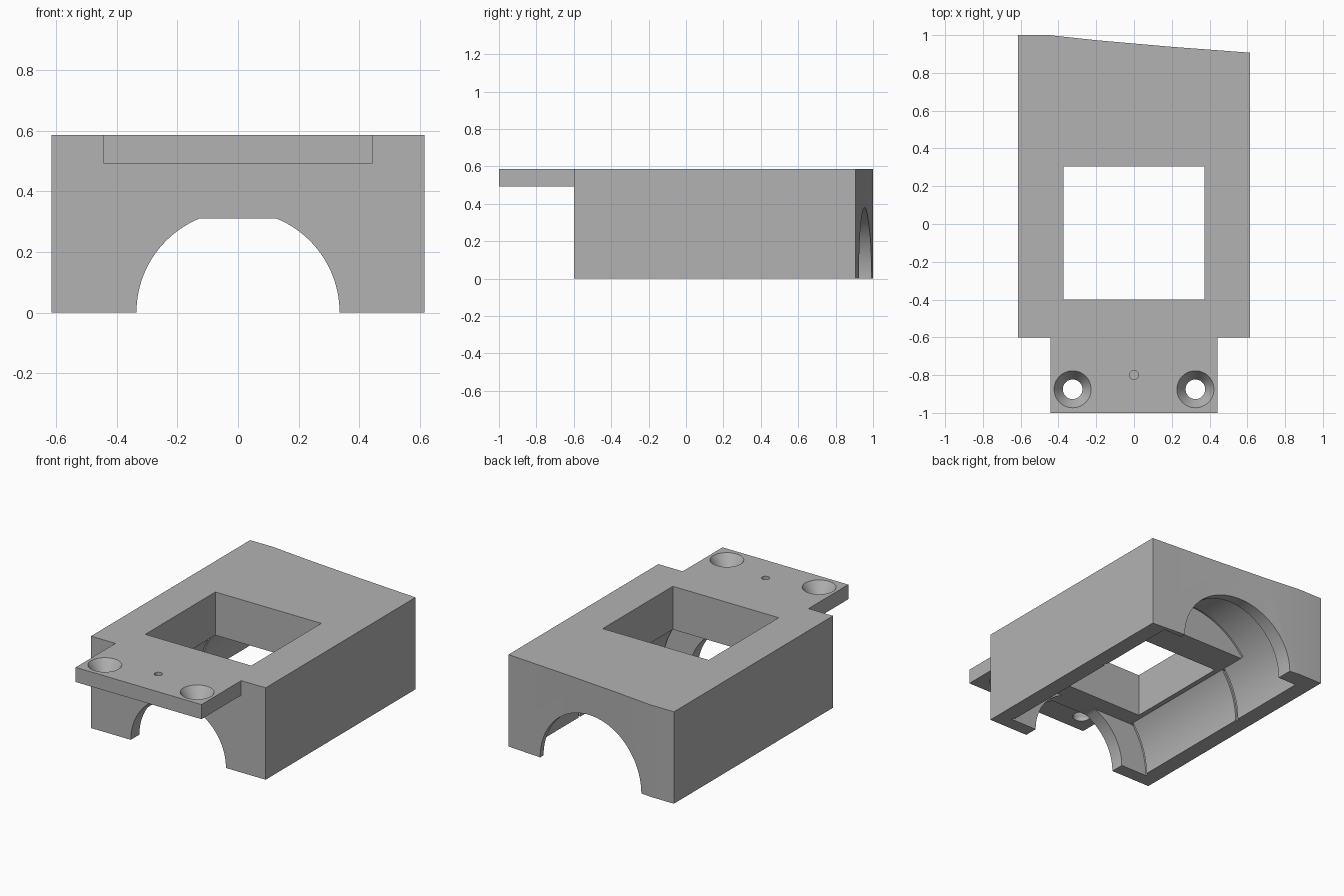
import bpy
import bmesh
import math

cube = bpy.data.objects.get("Cube")
if cube:
    bpy.data.objects.remove(cube, do_unlink=True)

grey = bpy.data.materials.new("plain grey")
grey.use_nodes = True
grey.diffuse_color = (0.45, 0.45, 0.45, 1)
grey.node_tree.nodes["Principled BSDF"].inputs["Base Color"].default_value = grey.diffuse_color

TOP = 0.585
CEILING = 0.31
BORE = 0.51


def loft(name, rings):
    """Solid through successive rings of points, capped at both ends."""
    bm = bmesh.new()
    loops = [[bm.verts.new(p) for p in ring] for ring in rings]
    n = len(loops[0])
    for a, b in zip(loops, loops[1:]):
        for i in range(n):
            j = (i + 1) % n
            bm.faces.new((a[i], a[j], b[j], b[i]))
    bm.faces.new(loops[0])
    bm.faces.new(loops[-1])
    bmesh.ops.recalc_face_normals(bm, faces=bm.faces)
    mesh = bpy.data.meshes.new(name)
    bm.to_mesh(mesh)
    bm.free()
    mesh.materials.append(grey)
    ob = bpy.data.objects.new(name, mesh)
    bpy.context.collection.objects.link(ob)
    return ob


def prism(name, outline, z0, z1):
    return loft(name, [[(x, y, z) for x, y in outline] for z in (z0, z1)])


def box(name, x, y0, y1, z0, z1):
    return prism(name, [(-x, y0), (x, y0), (x, y1), (-x, y1)], z0, z1)


def tunnel(name, r, y0, y1, top=1.0, floor=-0.1, steps=64):
    """Arch-shaped cutter along y, with an optional flat ceiling or floor."""
    start = math.asin(max(floor, 0) / r)
    end = math.asin(min(top / r, 1))
    angles = [start + (end - start) * i / (steps // 2) for i in range(steps // 2 + 1)]
    half = [(r * math.cos(a), r * math.sin(a)) for a in angles]
    if top >= r:
        half[-1] = (0, r)
    left = [(-x, z) for x, z in reversed(half) if x > 1e-6]
    outline = half + left
    if floor < 0:
        outline = [(r, floor)] + outline + [(-r, floor)]
    return loft(name, [[(x, y, z) for x, z in outline] for y in (y0, y1)])


def revolved(name, x, y, levels, steps=48):
    """Round cutter on a vertical axis from (radius, z) levels."""
    turn = [2 * math.pi * i / steps for i in range(steps)]
    return loft(name, [[(x + r * math.cos(a), y + r * math.sin(a), z) for a in turn]
                       for r, z in levels])


def cut(target, cutters):
    bpy.context.view_layer.objects.active = target
    for c in cutters:
        mod = target.modifiers.new("cut", "BOOLEAN")
        mod.operation = "DIFFERENCE"
        mod.solver = "EXACT"
        mod.object = c
        bpy.ops.object.modifier_apply(modifier=mod.name)
        bpy.data.objects.remove(c, do_unlink=True)


def smooth(ob):
    bpy.ops.object.select_all(action="DESELECT")
    ob.select_set(True)
    bpy.context.view_layer.objects.active = ob
    bpy.ops.object.shade_smooth_by_angle(angle=math.radians(25))


# Housing block with a slanting back
housing = prism("housing", [(-0.615, -0.6), (0.615, -0.6), (0.615, 0.907), (0.2, 0.938),
                            (-0.2, 0.973), (-0.45, 1), (-0.615, 1)], 0, TOP)

# Hollow: front arch, flat-topped chamber, round rear chamber, back opening, window
cut(housing, [
    tunnel("front_arch", 0.335, -0.7, -0.45, CEILING),
    tunnel("main_chamber", BORE, -0.513, 0.51, CEILING),
    tunnel("rear_chamber", BORE, 0.51, 0.89),
    tunnel("back_opening", 0.38, 0.8, 1.1),
    box("window", 0.373, -0.4, 0.305, 0.2, 0.7),
])

# Shallow grooves around the chamber
cut(housing, [tunnel("groove", BORE + 0.012, y, y + 0.02, CEILING - 0.002)
              for y in (-0.513, 0.335)])
cut(housing, [tunnel("rear_groove", BORE + 0.012, 0.51, 0.53, floor=CEILING + 0.002)])
smooth(housing)

# Mounting tab with countersunk screw holes and a blind pilot hole
tab = box("mounting_tab", 0.443, -1, -0.6, 0.492, TOP)
holes = [revolved("screw_hole", x, -0.875, [(0.052, 0.45), (0.052, 0.515),
                                            (0.098, TOP), (0.098, 0.65)])
         for x in (-0.325, 0.325)]
cut(tab, holes + [revolved("pilot_hole", 0, -0.8, [(0.024, 0.53), (0.024, 0.65)], 24)])
smooth(tab)
